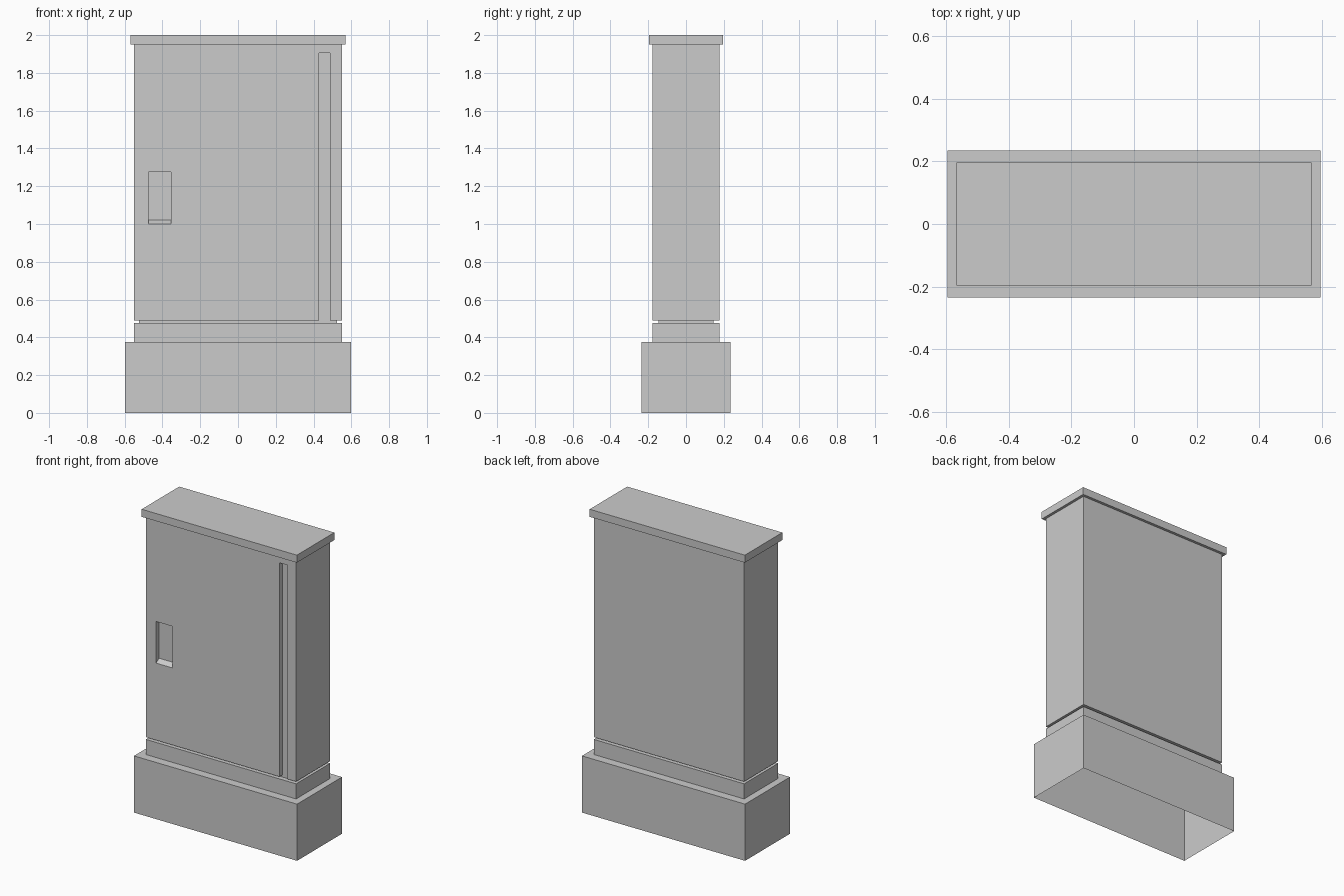
import bpy, bmesh

if "Cube" in bpy.data.objects:
    bpy.data.objects.remove(bpy.data.objects["Cube"])

grey = bpy.data.materials.new("cabinet_grey")
grey.diffuse_color = (0.6, 0.6, 0.6, 1.0)
grey.use_nodes = True
grey.node_tree.nodes["Principled BSDF"].inputs["Base Color"].default_value = grey.diffuse_color


def make_object(name, bm):
    mesh = bpy.data.meshes.new(name)
    bm.to_mesh(mesh)
    bm.free()
    mesh.materials.append(grey)
    obj = bpy.data.objects.new(name, mesh)
    bpy.context.collection.objects.link(obj)
    return obj


def loft(name, rings, bottom=False, top=False):
    """Skin stacked rectangles (half width, half depth, height)."""
    bm = bmesh.new()
    loops = [[bm.verts.new((sx * hx, sy * hy, z))
              for sx, sy in ((-1, -1), (1, -1), (1, 1), (-1, 1))]
             for hx, hy, z in rings]
    for a, b in zip(loops, loops[1:]):
        for i in range(4):
            j = (i + 1) % 4
            bm.faces.new((a[i], a[j], b[j], b[i]))
    if bottom:
        bm.faces.new(loops[0][::-1])
    if top:
        bm.faces.new(loops[-1])
    return make_object(name, bm)


def prism(name, profile, x0, x1):
    """Extrude a (y, z) profile along x."""
    bm = bmesh.new()
    face = bm.faces.new([bm.verts.new((x0, y, z)) for y, z in profile])
    out = bmesh.ops.extrude_face_region(bm, geom=[face])
    verts = [v for v in out["geom"] if isinstance(v, bmesh.types.BMVert)]
    bmesh.ops.translate(bm, verts=verts, vec=(x1 - x0, 0, 0))
    bmesh.ops.recalc_face_normals(bm, faces=bm.faces)
    return make_object(name, bm)


BX, BY = 0.55, 0.178      # body half size
NX, NY = 0.524, 0.146     # recessed neck half size

# Foundation block, open underneath, with the plinth standing on it
loft("foundation", [(0.597, 0.235, 0), (0.597, 0.235, 0.375), (BX, BY, 0.375)])
loft("plinth", [(BX, BY, 0.375), (BX, BY, 0.475), (NX, NY, 0.475)])

# Cabinet body on its recessed neck
body = loft("cabinet_body", [(NX, NY, 0.475), (NX, NY, 0.49),
                             (BX, BY, 0.49), (BX, BY, 1.95)], True, True)

# Hinge groove and handle recess cut into the front
back = -NY - 0.0005
cutters = [
    prism("groove_cutter", [(-0.2, 0.482), (back, 0.482),
                            (back, 1.905), (-0.2, 1.905)], 0.428, 0.488),
    prism("handle_cutter", [(-0.2, 0.986), (back, 1.02),
                            (back, 1.275), (-0.2, 1.275)], -0.475, -0.355),
]
bpy.context.view_layer.objects.active = body
for cutter in cutters:
    mod = body.modifiers.new("cut", 'BOOLEAN')
    mod.operation = 'DIFFERENCE'
    mod.solver = 'EXACT'
    mod.object = cutter
    bpy.ops.object.modifier_apply(modifier=mod.name)
    bpy.data.objects.remove(cutter, do_unlink=True)

# Remove the hidden inner end faces so the shell is hollow
bm = bmesh.new()
bm.from_mesh(body.data)
ends = [f for f in bm.faces
        if all(v.co.z < 0.476 for v in f.verts) or all(v.co.z > 1.949 for v in f.verts)]
bmesh.ops.delete(bm, geom=ends, context='FACES')
bm.to_mesh(body.data)
bm.free()

# Overhanging roof slab
loft("roof", [(BX, BY, 1.95), (0.568, 0.196, 1.95), (0.568, 0.196, 2.0)], top=True)
